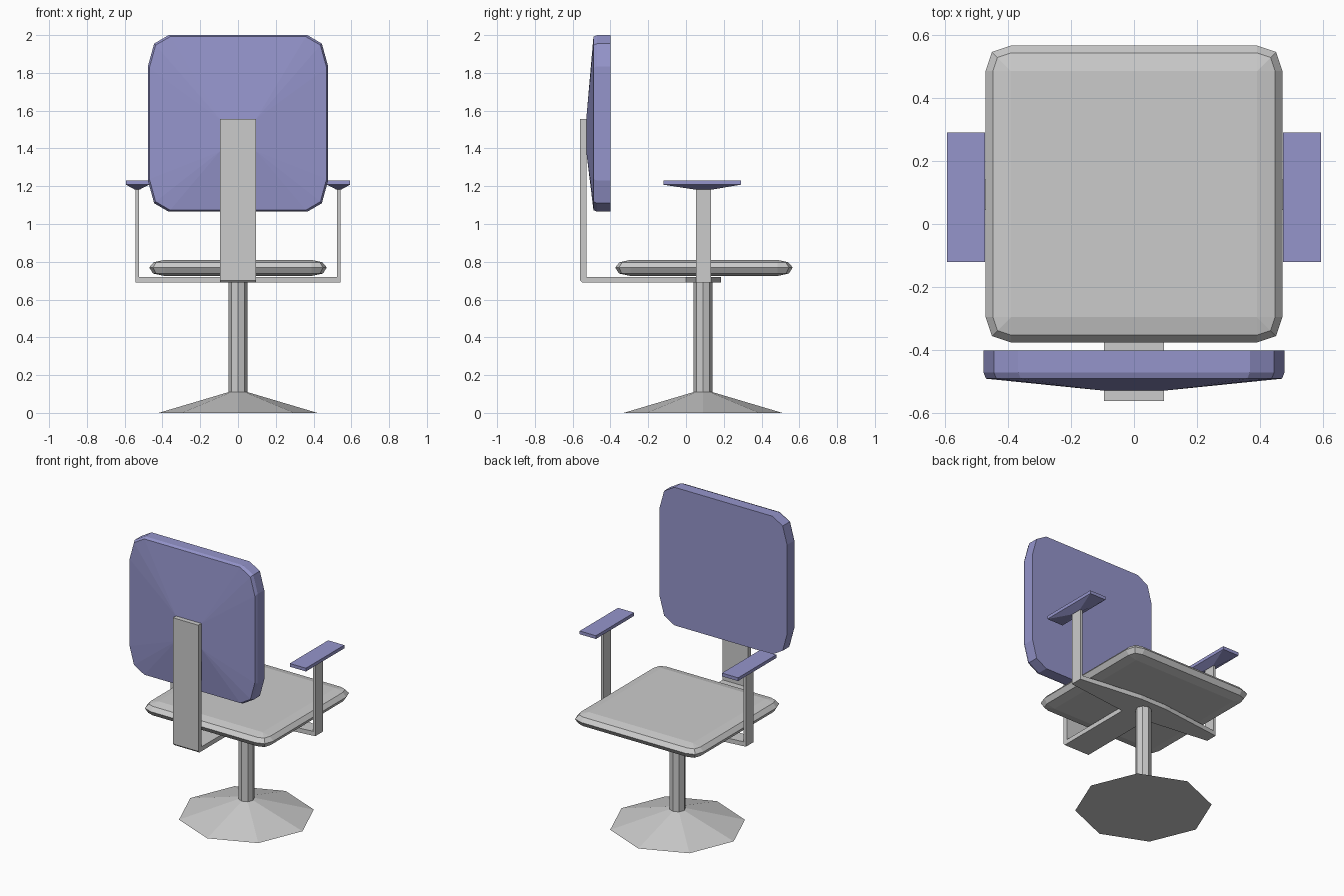
import bpy, bmesh
from mathutils import Vector
from math import cos, sin, pi

if "Cube" in bpy.data.objects:
    bpy.data.objects.remove(bpy.data.objects["Cube"])

blue = bpy.data.materials.new("blue_padding")
blue.diffuse_color = (0.3, 0.3, 0.6, 1)
blue.use_nodes = True
blue.node_tree.nodes["Principled BSDF"].inputs["Base Color"].default_value = blue.diffuse_color


def loft(name, rings, mat=None):
    """Skin a stack of equal-length point rings, cap both ends, weld duplicates."""
    bm = bmesh.new()
    loops = [[bm.verts.new(Vector(p)) for p in r] for r in rings]
    n = len(loops[0])
    for a, b in zip(loops, loops[1:]):
        for i in range(n):
            j = (i + 1) % n
            bm.faces.new((a[i], a[j], b[j], b[i]))
    bm.faces.new(loops[0][::-1])
    bm.faces.new(loops[-1])
    bmesh.ops.remove_doubles(bm, verts=bm.verts, dist=1e-4)
    bmesh.ops.recalc_face_normals(bm, faces=bm.faces)
    me = bpy.data.meshes.new(name)
    bm.to_mesh(me)
    bm.free()
    if mat:
        me.materials.append(mat)
    ob = bpy.data.objects.new(name, me)
    bpy.context.collection.objects.link(ob)
    return ob


def octagon(r, z, cy=0.09):
    return [(r * cos(i * pi / 4), cy + r * sin(i * pi / 4), z) for i in range(8)]


def rect(x0, x1, y0, y1, z):
    return [(x0, y0, z), (x1, y0, z), (x1, y1, z), (x0, y1, z)]


def corners(hx, hy, points):
    """Closed outline from one corner's offsets (first quadrant), mirrored to four."""
    p = [(hx - a, hy - b) for a, b in points]
    return (p + [(-x, y) for x, y in p[::-1]]
            + [(-x, -y) for x, y in p] + [(x, -y) for x, y in p[::-1]])


# Pedestal foot and pole
loft("foot", [octagon(0.42, 0), octagon(0.05, 0.11)])
loft("pole", [octagon(0.05, 0.11), octagon(0.05, 0.70)])

# Seat cushion: rounded slab grown around a core rectangle
seat_rings = []
for r, z in [(0, 0.725), (0.06, 0.738), (0.08, 0.77), (0.057, 0.797), (0, 0.81)]:
    out = corners(0.39, 0.39, [(-r, 0), (-0.75 * r, -0.75 * r), (0, -r)])
    seat_rings.append([(x, y + 0.095, z) for x, y in out])
loft("seat", seat_rings)

# Backrest: rounded panel with a shallow pyramid on the outer side
back_rings = []
for inset, y in [(0, -0.40), (0, -0.47), (0.008, -0.49)]:
    out = corners(0.477 - inset, 0.4675 - inset, [(0, 0.165), (0.033, 0.045), (0.11, 0)])
    back_rings.append([(x, y, z + 1.5325) for x, z in out])
out = corners(0.095, 0.085, [(0, 0)] * 3)
back_rings.append([(x, -0.528, z + 1.47) for x, z in out])
loft("backrest", back_rings, blue)

# Bent spine strip holding the backrest
spine = [(-0.56, 1.556), (-0.56, 0.702), (-0.548, 0.69), (0, 0.69),
         (0, 0.72), (-0.528, 0.72), (-0.528, 1.556)]
loft("spine", [[(x, y, z) for y, z in spine] for x in (-0.095, 0.095)])

# Tapered cross bracket under the seat
plan = corners(0.542, 0.093, [(0, 0.053), (0.447, 0)])
loft("arm_bracket", [[(x, y + 0.093, z) for x, y in plan] for z in (0.69, 0.72)])

# Arm posts and pads
for side, s in (("left", -1), ("right", 1)):
    inner, outer = 0.525 * s, 0.542 * s
    loft(side + "_arm_post", [rect(inner, outer, 0.053, 0.133, z) for z in (0.72, 1.185)])
    loft(side + "_arm_pad", [rect(inner - 0.004 * s, outer + 0.004 * s, 0.05, 0.136, 1.182),
                             rect(0.472 * s, 0.593 * s, -0.12, 0.29, 1.208),
                             rect(0.472 * s, 0.593 * s, -0.12, 0.29, 1.23)], blue)
